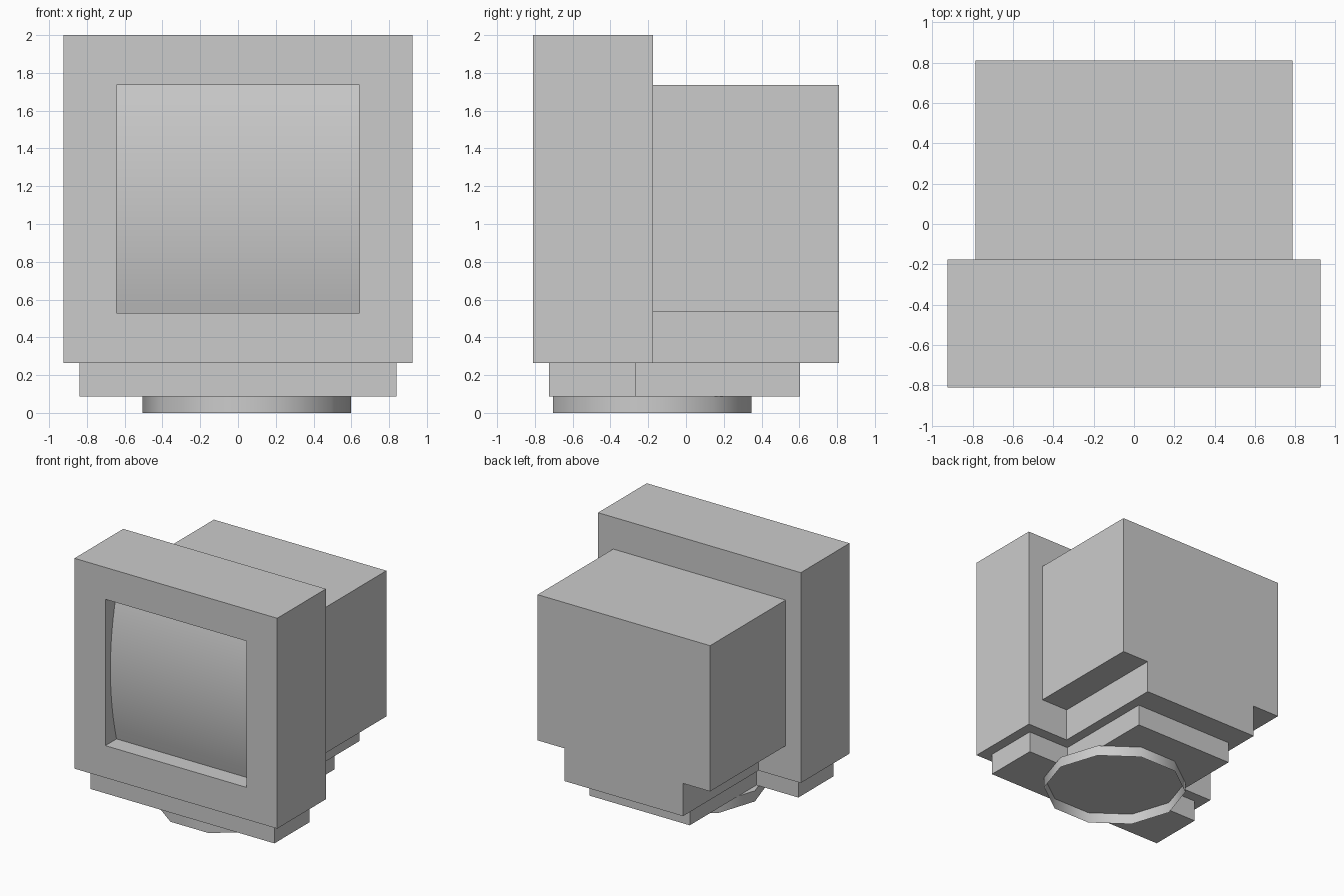
import bpy, bmesh, math

if "Cube" in bpy.data.objects:
    bpy.data.objects.remove(bpy.data.objects["Cube"])


def finish(bm, name):
    mesh = bpy.data.meshes.new(name)
    bm.to_mesh(mesh)
    bm.free()
    obj = bpy.data.objects.new(name, mesh)
    bpy.context.collection.objects.link(obj)
    return obj


def outline_prism(name, outline, axis, lo, hi):
    """Extrude a 2D outline along axis 'y' (outline in x,z) or 'z' (outline in x,y)."""
    bm = bmesh.new()
    place = (lambda a, b: (a, lo, b)) if axis == 'y' else (lambda a, b: (a, b, lo))
    face = bm.faces.new([bm.verts.new(place(a, b)) for a, b in outline])
    new = bmesh.ops.extrude_face_region(bm, geom=[face], use_keep_orig=True)["geom"]
    offset = (0, hi - lo, 0) if axis == 'y' else (0, 0, hi - lo)
    bmesh.ops.translate(bm, vec=offset,
                        verts=[v for v in new if isinstance(v, bmesh.types.BMVert)])
    bmesh.ops.recalc_face_normals(bm, faces=bm.faces[:])
    return finish(bm, name)


def mirrored(half):
    """Complete a right-hand half outline with its mirror image in x."""
    return half + [(-a, b) for a, b in reversed(half)]


def smooth(obj, degrees):
    bpy.ops.object.select_all(action='DESELECT')
    obj.select_set(True)
    bpy.context.view_layer.objects.active = obj
    bpy.ops.object.shade_smooth_by_angle(angle=math.radians(degrees))


FRONT, JOIN, BACK = -0.81, -0.175, 0.81
SCREEN_X, SCREEN_Z = 0.643, (0.53, 1.737)
EDGE_DEPTH, MID_DEPTH = 0.145, 0.065

# Front housing: a box whose front face is inset and pushed in as the screen recess
bm = bmesh.new()
bmesh.ops.create_cube(bm, size=1)
bmesh.ops.scale(bm, vec=(1.85, JOIN - FRONT, 1.735), verts=bm.verts[:])
bmesh.ops.translate(bm, vec=(0, (FRONT + JOIN) / 2, 1.1325), verts=bm.verts[:])
front = min(bm.faces, key=lambda f: f.calc_center_median().y)
bmesh.ops.inset_individual(bm, faces=[front], thickness=0.27)
for v in front.verts:
    v.co.x = math.copysign(SCREEN_X, v.co.x)
    v.co.z = SCREEN_Z[v.co.z > 1.1]
bmesh.ops.inset_individual(bm, faces=[front], thickness=0)
for v in front.verts:
    v.co.y = FRONT + EDGE_DEPTH
bmesh.ops.delete(bm, geom=[front], context='FACES_ONLY')
finish(bm, "front_housing")

# Screen: a sheet curved top to bottom, bulging forward inside the recess
bm = bmesh.new()
half = (SCREEN_Z[1] - SCREEN_Z[0]) / 2
sag = EDGE_DEPTH - MID_DEPTH
radius = (half ** 2 + sag ** 2) / (2 * sag)
span = math.asin(half / radius)
rows = []
for i in range(13):
    a = span * (i / 6 - 1)
    y = FRONT + MID_DEPTH + radius * (1 - math.cos(a))
    z = sum(SCREEN_Z) / 2 + radius * math.sin(a)
    rows.append([bm.verts.new((x, y, z)) for x in (-SCREEN_X, SCREEN_X)])
for low, high in zip(rows, rows[1:]):
    bm.faces.new((low[0], low[1], high[1], high[0]))
smooth(finish(bm, "screen"), 30)

# Rear housing: block with both lower corners stepped in
outline_prism("rear_housing",
              mirrored([(0.54, 0.265), (0.54, 0.535), (0.787, 0.535), (0.787, 1.737)]),
              'y', JOIN, BACK)

# Plinth: T-shaped plate, wide under the front housing and narrow behind
outline_prism("plinth",
              mirrored([(0.84, -0.725), (0.84, -0.265), (0.457, -0.265), (0.457, 0.603)]),
              'z', 0.088, 0.265)

# Swivel foot: ten-sided shell, closed on top and open underneath
ring = [(0.047 + 0.552 * math.cos(i * math.tau / 10),
         -0.178 + 0.552 * math.sin(i * math.tau / 10)) for i in range(10)]
foot = outline_prism("swivel_foot", ring, 'z', 0, 0.088)
bm = bmesh.new()
bm.from_mesh(foot.data)
underside = min(bm.faces, key=lambda f: f.calc_center_median().z)
bmesh.ops.delete(bm, geom=[underside], context='FACES_ONLY')
bm.to_mesh(foot.data)
bm.free()
smooth(foot, 40)
